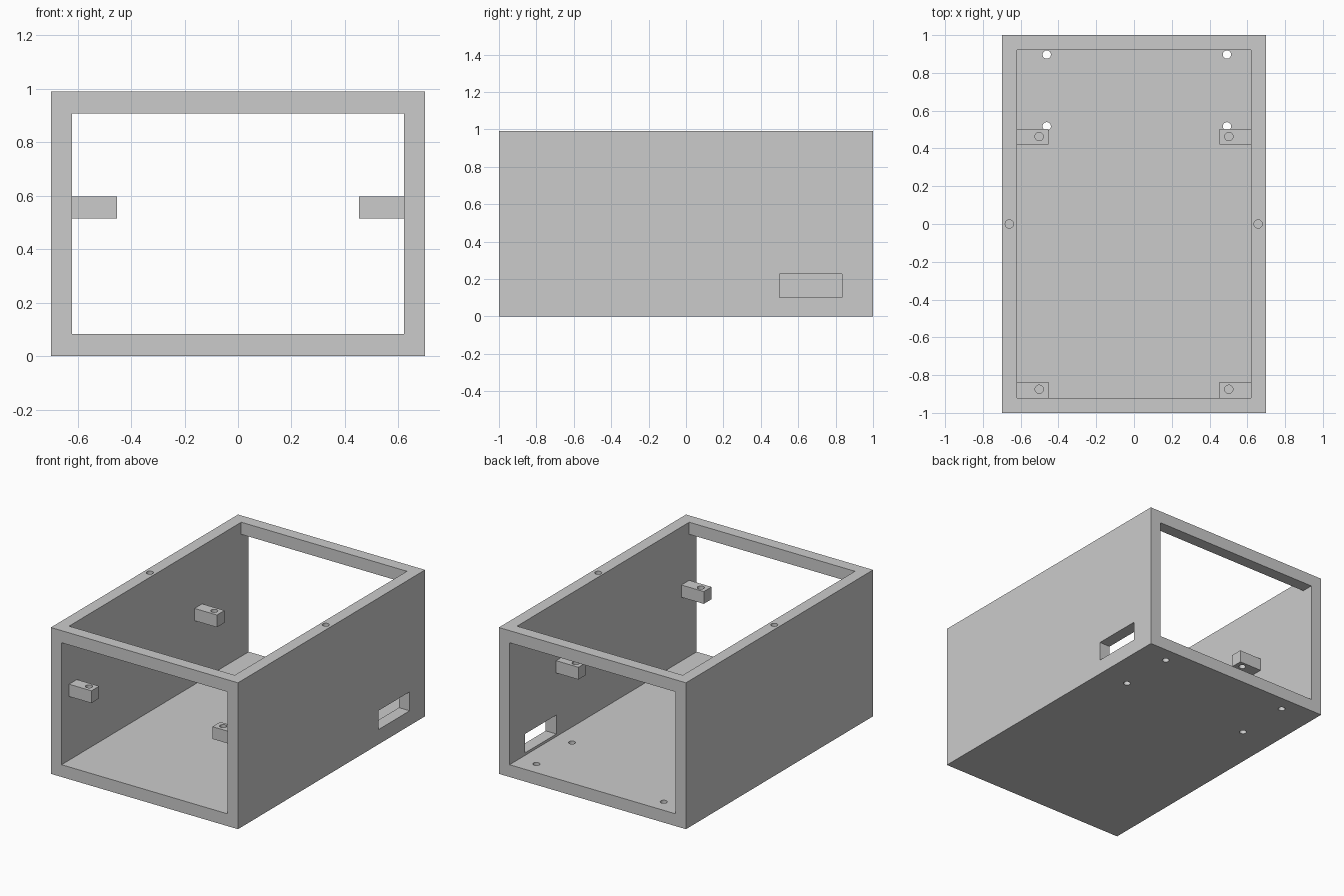
import bpy
import bmesh
from mathutils import Matrix, Vector

cube = bpy.data.objects.get("Cube")
if cube:
    bpy.data.objects.remove(cube, do_unlink=True)

grey = bpy.data.materials.new("light grey")
colour = (0.6, 0.6, 0.6, 1)
grey.use_nodes = True
grey.diffuse_color = colour
grey.node_tree.nodes["Principled BSDF"].inputs["Base Color"].default_value = colour


def add_object(name, bm):
    mesh = bpy.data.meshes.new(name)
    bm.to_mesh(mesh)
    bm.free()
    mesh.materials.append(grey)
    obj = bpy.data.objects.new(name, mesh)
    bpy.context.collection.objects.link(obj)
    return obj


def box(name, low, high):
    low, high = Vector(low), Vector(high)
    bm = bmesh.new()
    matrix = Matrix.Translation((low + high) / 2) @ Matrix.Diagonal((*(high - low), 1))
    bmesh.ops.create_cube(bm, size=1, matrix=matrix)
    return add_object(name, bm)


def drill(name, x, y, bottom, top, radius=0.022):
    bm = bmesh.new()
    bmesh.ops.create_cone(bm, cap_ends=True, segments=32, radius1=radius, radius2=radius,
                          depth=top - bottom,
                          matrix=Matrix.Translation((x, y, (bottom + top) / 2)))
    return add_object(name, bm)


def cut(target, cutter):
    cutter.hide_render = True
    mod = target.modifiers.new("cut", 'BOOLEAN')
    mod.operation = 'DIFFERENCE'
    mod.solver = 'EXACT'
    mod.object = cutter
    bpy.context.view_layer.objects.active = target
    bpy.ops.object.modifier_apply(modifier=mod.name)
    bpy.data.objects.remove(cutter, do_unlink=True)


def smooth(obj):
    bpy.ops.object.select_all(action='DESELECT')
    obj.select_set(True)
    bpy.context.view_layer.objects.active = obj
    bpy.ops.object.shade_smooth_by_angle()


# Overall shell and its openings
W, L, H = 0.70, 1.0, 0.99
IN_X, IN_Y, FLOOR, CEILING = 0.62, 0.92, 0.083, 0.908

case = box("case", (-W, -L, 0), (W, L, H))
cut(case, box("front_to_back_cutter", (-IN_X, -1.2, FLOOR), (IN_X, 1.2, CEILING)))
cut(case, box("top_cutter", (-IN_X, -IN_Y, 0.5), (IN_X, IN_Y, 1.2)))

# Side slot
cut(case, box("slot_cutter", (0.5, 0.50, 0.10), (0.9, 0.835, 0.228)))

# Mounting holes through the floor
for x in (-0.462, 0.492):
    for y in (0.517, 0.897):
        cut(case, drill("floor_drill", x, y, -0.1, 0.2))

# Blind screw holes in the top rim
for x in (-0.66, 0.657):
    cut(case, drill("rim_drill", x, 0, 0.87, 1.1))
smooth(case)

# Drilled support tabs on the inner walls
for side, sign in (("left", 1), ("right", -1)):
    for end, y0, y1, hole_y in (("front", -IN_Y, -0.837, -0.875), ("back", 0.422, 0.503, 0.463)):
        xs = sorted((sign * 0.453, sign * IN_X))
        tab = box(f"{end}_{side}_tab", (xs[0], y0, 0.514), (xs[1], y1, 0.597))
        cut(tab, drill("tab_drill", sign * 0.502, hole_y, 0.4, 0.7))
        smooth(tab)
